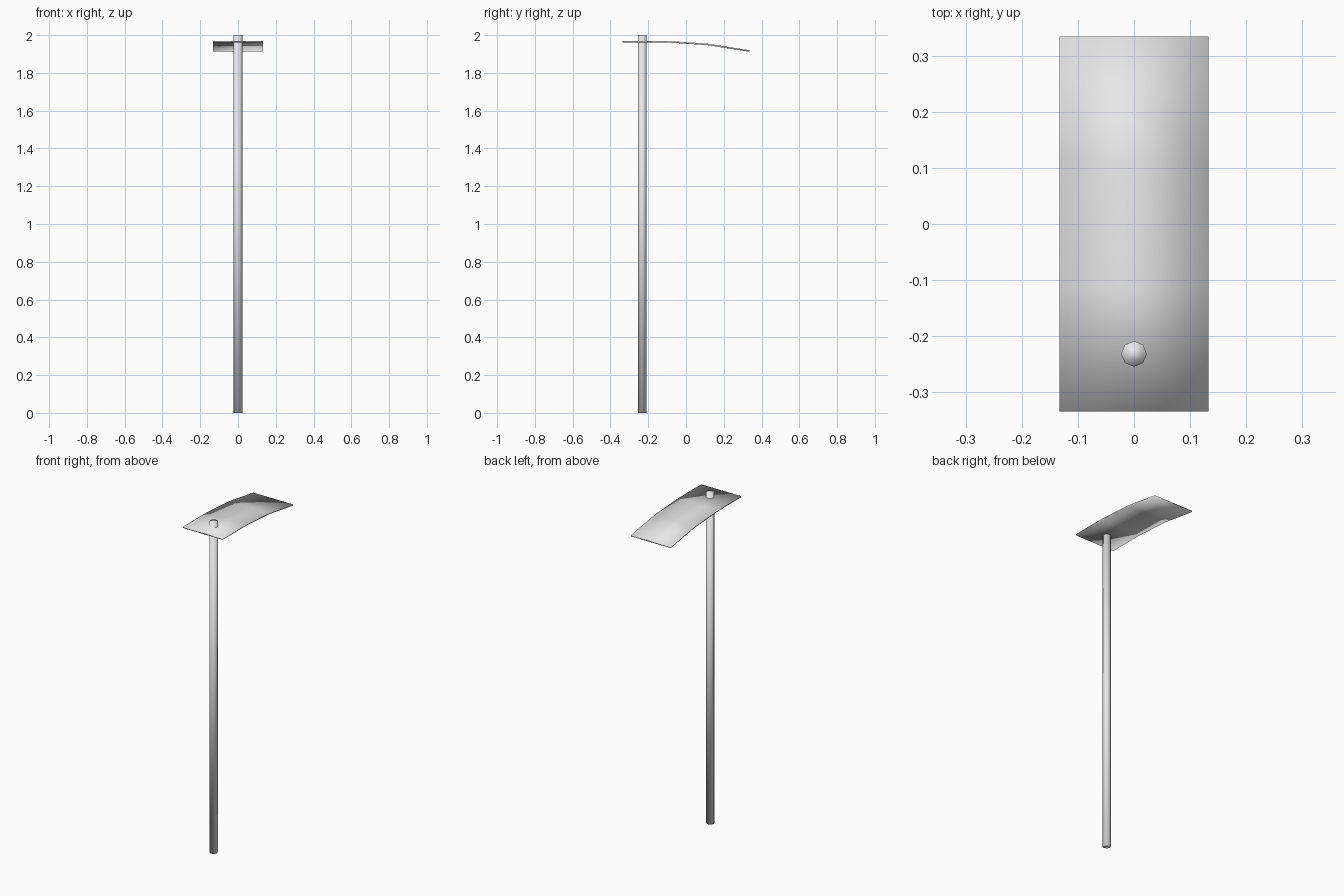
import bpy, bmesh

cube = bpy.data.objects.get("Cube")
if cube:
    bpy.data.objects.remove(cube, do_unlink=True)

# Single painted metal colour
metal = bpy.data.materials.new("light grey metal")
metal.use_nodes = True
grey = (0.8, 0.8, 0.8, 1)
metal.diffuse_color = grey
metal.node_tree.nodes["Principled BSDF"].inputs["Base Color"].default_value = grey


def finish(obj):
    """Give the part its colour and soft shading all round."""
    obj.data.materials.append(metal)
    for face in obj.data.polygons:
        face.use_smooth = True


# Pole: tall eight-sided post that pokes through the canopy
bpy.ops.mesh.primitive_cylinder_add(vertices=8, radius=0.023, depth=2,
                                    location=(0, -0.232, 1))
pole = bpy.context.object
pole.name = "pole"
finish(pole)

# Canopy: thin panel swept along a drooping profile of (y, top z)
profile = [(-0.335, 1.97), (-0.112, 1.97), (0.112, 1.955), (0.335, 1.92)]
half_width, thickness = 0.133, 0.008
bm = bmesh.new()
rings = []
for y, z in profile:
    low = z - thickness
    corners = [(-half_width, low), (half_width, low),
               (half_width, z), (-half_width, z)]
    rings.append([bm.verts.new((x, y, h)) for x, h in corners])
for a, b in zip(rings, rings[1:]):
    for i in range(4):
        j = (i + 1) % 4
        bm.faces.new((a[i], a[j], b[j], b[i]))
bm.faces.new(rings[0])
bm.faces.new(rings[-1])
bmesh.ops.recalc_face_normals(bm, faces=bm.faces)
mesh = bpy.data.meshes.new("canopy")
bm.to_mesh(mesh)
bm.free()
canopy = bpy.data.objects.new("canopy", mesh)
bpy.context.collection.objects.link(canopy)
finish(canopy)
